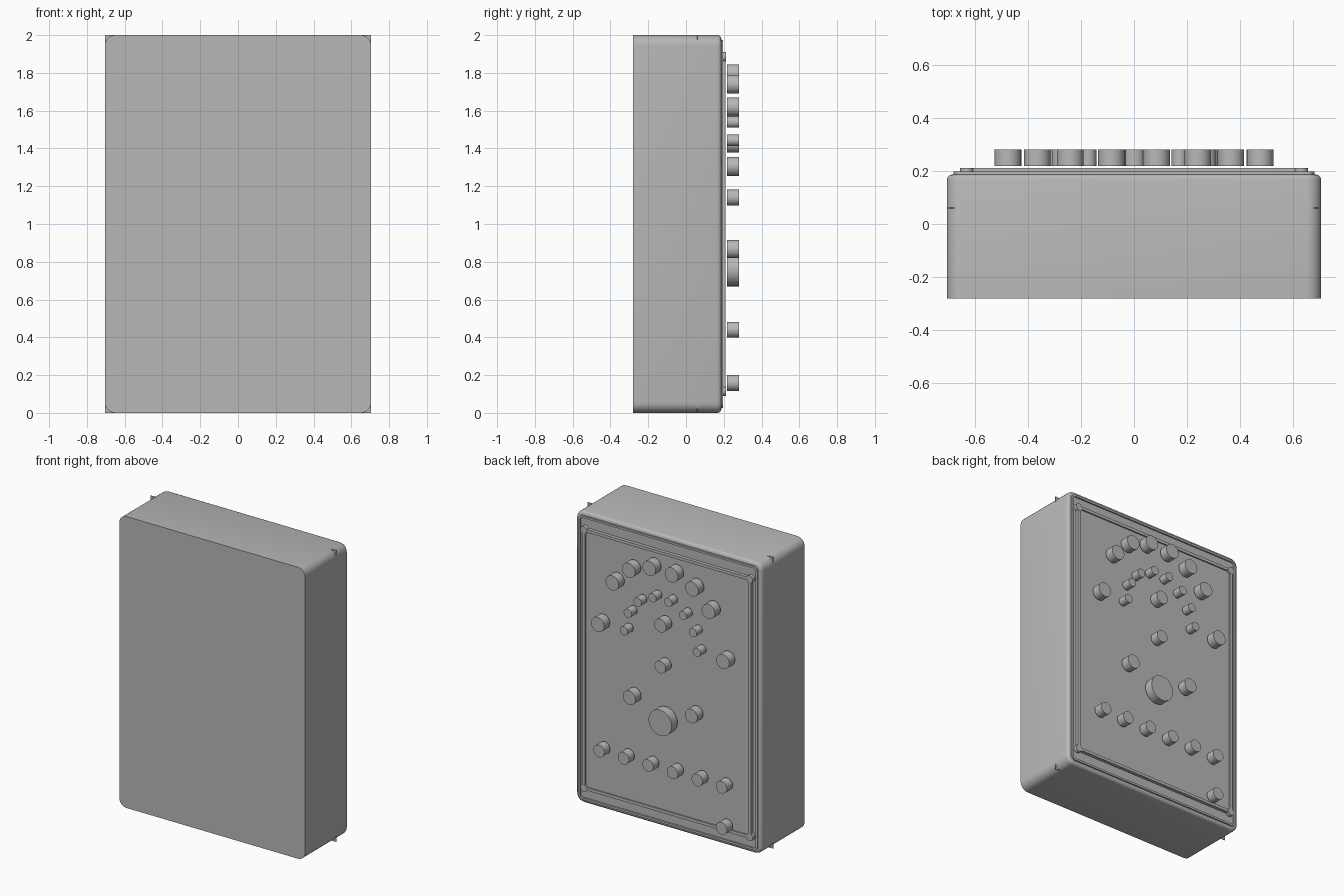
import bpy, bmesh, math
from mathutils import Matrix, Vector

cube = bpy.data.objects.get("Cube")
if cube:
    bpy.data.objects.remove(cube, do_unlink=True)

grey = bpy.data.materials.new("plain grey")
grey.use_nodes = True
colour = (0.48, 0.48, 0.48, 1)
grey.diffuse_color = colour
grey.node_tree.nodes["Principled BSDF"].inputs["Base Color"].default_value = colour

HALF_W, MID_Z = 0.705, 1.0


def finish(name, bm, smooth=True):
    bmesh.ops.recalc_face_normals(bm, faces=bm.faces)
    mesh = bpy.data.meshes.new(name)
    bm.to_mesh(mesh)
    bm.free()
    obj = bpy.data.objects.new(name, mesh)
    bpy.context.collection.objects.link(obj)
    mesh.materials.append(grey)
    if smooth:
        bpy.ops.object.select_all(action='DESELECT')
        obj.select_set(True)
        bpy.context.view_layer.objects.active = obj
        bpy.ops.object.shade_smooth_by_angle(angle=math.radians(35))
    return obj


def box(name, x, z, y0, y1, w, h):
    bm = bmesh.new()
    bmesh.ops.create_cube(bm, size=1)
    for v in bm.verts:
        v.co = (x + v.co.x * w, (y0 + y1) / 2 + v.co.y * (y1 - y0), z + v.co.z * h)
    return finish(name, bm, False)


def peg(name, x, z, radius, y0, y1):
    bm = bmesh.new()
    place = Matrix.Translation((x, (y0 + y1) / 2, z)) @ Matrix.Rotation(math.pi / 2, 4, 'X')
    bmesh.ops.create_cone(bm, cap_ends=True, segments=32, radius1=radius, radius2=radius,
                          depth=y1 - y0, matrix=place)
    return finish(name, bm)


def rounded_ring(bm, y, inset, radius=0.055, steps=6):
    """Ring of vertices around a rounded rectangle, pulled inwards by inset."""
    ring = []
    for k, (sx, sz) in enumerate([(1, 1), (-1, 1), (-1, -1), (1, -1)]):
        r = max(radius - inset, 0.015)
        cx, cz = sx * (HALF_W - inset - r), MID_Z + sz * (1 - inset - r)
        for i in range(steps + 1):
            a = (k + i / steps) * math.pi / 2
            ring.append(bm.verts.new((cx + r * math.cos(a), y, cz + r * math.sin(a))))
    return ring


# Housing: rounded box with a soft back edge and a raised rim
bm = bmesh.new()
sections = [(-0.28, 0), (0.166, 0), (0.177, 0.003), (0.184, 0.01), (0.187, 0.02),
            (0.187, 0.026), (0.197, 0.026), (0.197, 0.04), (0.187, 0.04)]
rings = [rounded_ring(bm, y, inset) for y, inset in sections]
for a, b in zip(rings, rings[1:]):
    for i in range(len(a)):
        j = (i + 1) % len(a)
        bm.faces.new((a[i], a[j], b[j], b[i]))
bm.faces.new(rings[0])
bm.faces.new(rings[-1])
finish("housing", bm)

# Thin square-cornered divider that shows at the housing corners
box("divider_plate", 0, MID_Z, 0.058, 0.062, 2 * HALF_W, 2)

# Back panel, its frame rails and the corner posts
POST_X, POST_Z = 0.63, 0.885
box("back_panel", 0, MID_Z, 0.18, 0.2, 2 * POST_X, 2 * POST_Z)
for s, side, end in ((1, "left", "top"), (-1, "right", "bottom")):
    box(side + "_rail", s * POST_X, MID_Z, 0.18, 0.21, 0.02, 2 * POST_Z)
    box(end + "_rail", 0, MID_Z + s * POST_Z, 0.18, 0.21, 2 * POST_X, 0.02)
    for t, where in ((1, "upper"), (-1, "lower")):
        peg(f"{where}_{side}_post", s * POST_X, MID_Z + t * POST_Z, 0.025, 0.18, 0.211)


# Buttons: mirrored pairs given as (x, z), then those standing alone
def pairs(name, radius, points):
    for i, (x, z) in enumerate(points):
        for s, side in ((1, "left"), (-1, "right")):
            peg(f"{name}_{side}_{i + 1}", s * x, z, radius, 0.218, 0.28)


pairs("outer_arc_button", 0.05, [(0.475, 1.305), (0.365, 1.62), (0.24, 1.74), (0.085, 1.795)])
pairs("inner_arc_button", 0.03, [(0.277, 1.315), (0.247, 1.443), (0.172, 1.54), (0.06, 1.6)])
pairs("middle_button", 0.048, [(0.235, 0.867)])
pairs("row_button", 0.042, [(0.465, 0.44), (0.28, 0.44), (0.093, 0.44)])

for name, x, z, radius in [("upper_centre_button", 0, 1.425, 0.046),
                           ("centre_button", 0, 1.14, 0.042),
                           ("large_button", 0, 0.758, 0.088),
                           ("corner_button", -0.465, 0.158, 0.042)]:
    peg(name, x, z, radius, 0.218, 0.28)
